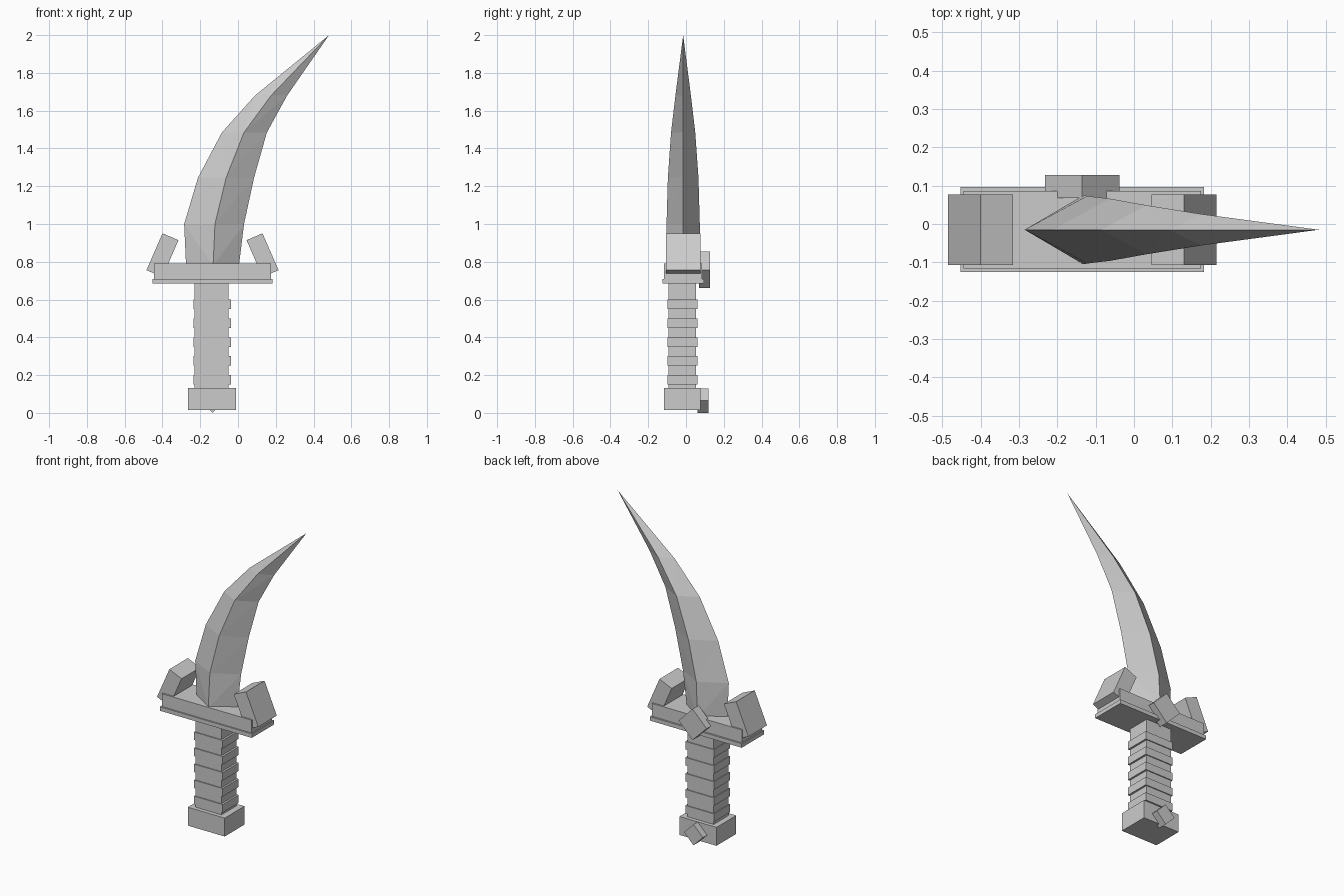
import bpy, bmesh, math
from mathutils import Matrix

cube = bpy.data.objects.get("Cube")
if cube:
    bpy.data.objects.remove(cube, do_unlink=True)

GREY = (0.6, 0.6, 0.6, 1)
grey = bpy.data.materials.new("plain grey")
grey.diffuse_color = GREY
grey.use_nodes = True
grey.node_tree.nodes["Principled BSDF"].inputs["Base Color"].default_value = GREY

CX, CY = -0.135, -0.015   # axis of the handle


def finish(name, bm):
    bmesh.ops.recalc_face_normals(bm, faces=bm.faces)
    mesh = bpy.data.meshes.new(name)
    bm.to_mesh(mesh)
    bm.free()
    mesh.materials.append(grey)
    obj = bpy.data.objects.new(name, mesh)
    bpy.context.collection.objects.link(obj)
    return obj


def box(name, center, size, tilt=0):
    """Box turned about the y axis by tilt degrees."""
    bm = bmesh.new()
    bmesh.ops.create_cube(bm, size=1)
    matrix = (Matrix.Translation(center)
              @ Matrix.Rotation(math.radians(tilt), 4, 'Y')
              @ Matrix.Diagonal((*size, 1)))
    bmesh.ops.transform(bm, matrix=matrix, verts=bm.verts)
    return finish(name, bm)


# Handle: pommel, grip and wrapped ribs
box("pommel", (CX - 0.002, CY - 0.005, 0.073), (0.255, 0.195, 0.115))
box("grip", (CX - 0.004, CY - 0.004, 0.41), (0.18, 0.146, 0.58))
for i in range(5):
    box(f"grip_rib_{i + 1}", (CX - 0.001, CY - 0.004, 0.175 + 0.1 * i), (0.198, 0.158, 0.05))

# Cross guard with a thin lower plate
box("guard_plate", (CX, CY + 0.001, 0.6975), (0.635, 0.221, 0.025))
box("guard_block", (CX, CY, 0.75), (0.62, 0.201, 0.08))

# Leaning prongs at both ends of the guard
for side, label in ((-1, "right"), (1, "left")):
    box(f"{label}_guard_prong", (CX + side * 0.265, CY, 0.835),
        (0.092, 0.183, 0.213), -side * -23.5 * -1)

# Diamond studs on the back
box("guard_stud", (CX, 0.098, 0.757), (0.137, 0.06, 0.137), 45)
box("pommel_stud", (CX, 0.09, 0.065), (0.092, 0.058, 0.092), 45)

# Curved blade: height, outer edge, ridge, inner edge, half thickness
sections = [
    (0.78, -0.275, -0.132, 0.005, 0.09),
    (1.0, -0.285, -0.122, 0.032, 0.088),
    (1.245, -0.212, -0.063, 0.085, 0.081),
    (1.485, -0.085, 0.032, 0.153, 0.064),
    (1.68, 0.09, 0.175, 0.26, 0.041),
]
bm = bmesh.new()
rings = []
for z, outer, ridge, inner, half in sections:
    points = ((outer, 0), (ridge, -half), (inner, 0), (ridge, half))
    rings.append([bm.verts.new((x, CY + y, z)) for x, y in points])
tip = bm.verts.new((0.482, CY, 2.0))
bm.faces.new(rings[0])
for low, high in zip(rings, rings[1:]):
    for edge in (0, 2):
        for ridge in (1, 3):
            # the crease runs from the ridge up to the cutting edge
            bm.faces.new((low[edge], low[ridge], high[edge]))
            bm.faces.new((low[ridge], high[ridge], high[edge]))
for k in range(4):
    bm.faces.new((rings[-1][k], rings[-1][(k + 1) % 4], tip))
finish("blade", bm)
